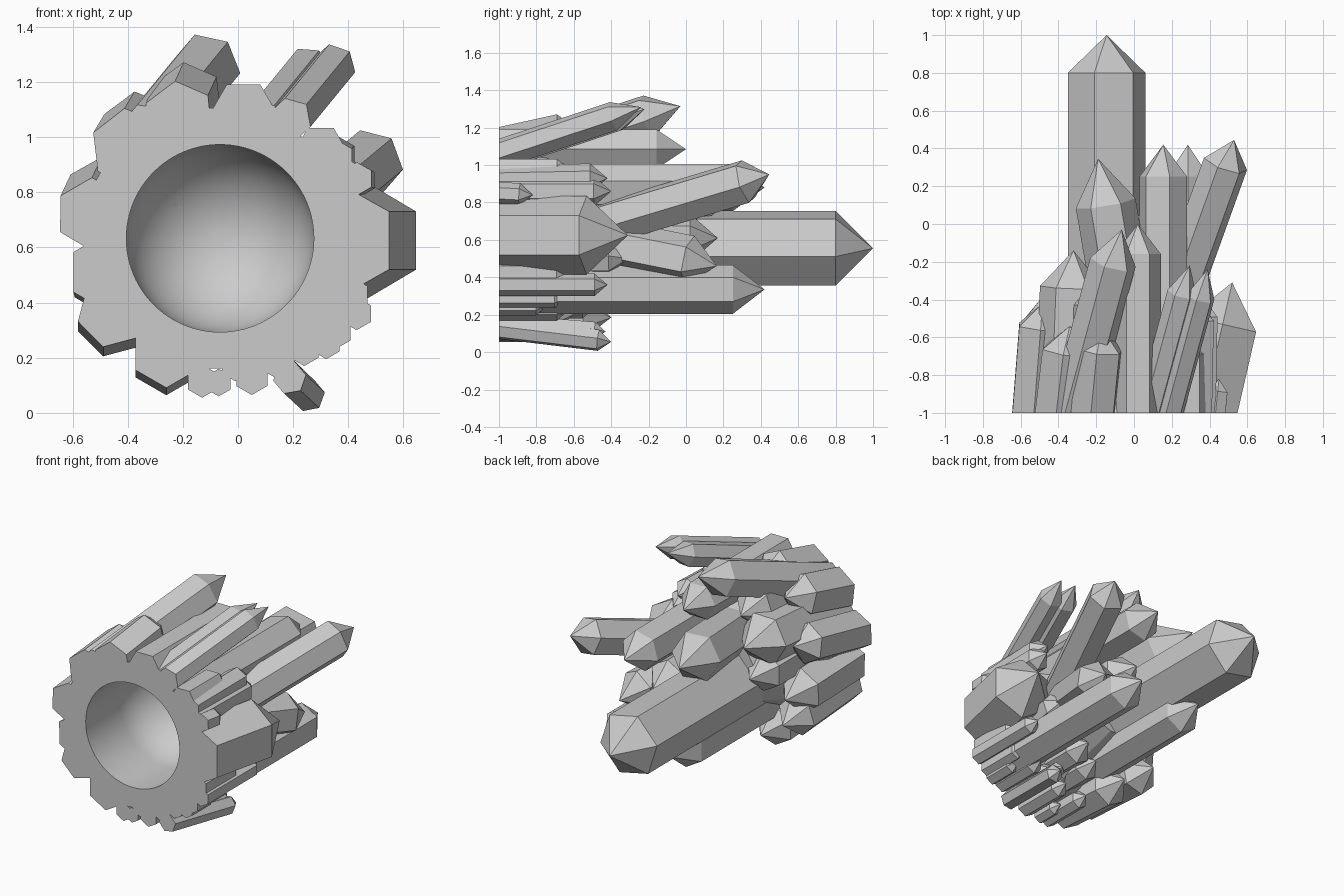
import bpy, bmesh, math
from mathutils import Vector

old = bpy.data.objects.get("Cube")
if old:
    bpy.data.objects.remove(old, do_unlink=True)

FRONT = -1.0
HOLE_X, HOLE_Z, HOLE_R = -0.065, 0.633, 0.34

stone = bpy.data.materials.new("grey stone")
stone.use_nodes = True
stone.diffuse_color = (0.6, 0.6, 0.6, 1)
stone.node_tree.nodes["Principled BSDF"].inputs["Base Color"].default_value = (0.6, 0.6, 0.6, 1)


def finish(name, bm):
    bmesh.ops.recalc_face_normals(bm, faces=bm.faces)
    mesh = bpy.data.meshes.new(name)
    bm.to_mesh(mesh)
    bm.free()
    mesh.materials.append(stone)
    obj = bpy.data.objects.new(name, mesh)
    bpy.context.collection.objects.link(obj)
    return obj


def lathe(name, profile, sides):
    """Solid of revolution about the hole axis from (y, radius) pairs."""
    bm = bmesh.new()
    rings = []
    for y, r in profile:
        angles = [math.tau * i / sides for i in range(sides)]
        rings.append([bm.verts.new((HOLE_X + r * math.cos(a), y, HOLE_Z + r * math.sin(a)))
                      for a in angles])
    for low, high in zip(rings, rings[1:]):
        for i in range(sides):
            j = (i + 1) % sides
            bm.faces.new((low[i], low[j], high[j], high[i]))
    bm.faces.new(rings[0])
    bm.faces.new(rings[-1])
    return finish(name, bm)


def cut_hole(obj):
    mod = obj.modifiers.new("hole", "BOOLEAN")
    mod.operation = "DIFFERENCE"
    mod.solver = "EXACT"
    mod.object = cutter
    bpy.ops.object.select_all(action="DESELECT")
    bpy.context.view_layer.objects.active = obj
    obj.select_set(True)
    bpy.ops.object.modifier_apply(modifier=mod.name)
    bpy.ops.object.shade_smooth_by_angle(angle=math.radians(12))


def crystal(name, tip, radius, lean=(0, 0), turn=30, point=1.15):
    """Six-sided pointed prism running back from its tip to the flat front."""
    tip = Vector(tip)
    axis = Vector((lean[0], 1, lean[1])).normalized()
    side = (Vector((1, 0, 0)) - axis * axis.x).normalized()
    up = side.cross(axis)
    shoulder = tip - axis * radius * point
    root = tip - axis * ((tip.y - FRONT + 0.2) / axis.y)
    bm = bmesh.new()
    rings = []
    for centre in (root, shoulder):
        ring = []
        for i in range(6):
            a = math.radians(turn + 60 * i)
            ring.append(bm.verts.new(centre + radius * (side * math.cos(a) + up * math.sin(a))))
        rings.append(ring)
    apex = bm.verts.new(tip)
    bm.faces.new(rings[0])
    for i in range(6):
        j = (i + 1) % 6
        bm.faces.new((rings[0][i], rings[0][j], rings[1][j], rings[1][i]))
        bm.faces.new((rings[1][i], rings[1][j], apex))
    # Trim flush with the front plane and cap it
    bmesh.ops.bisect_plane(bm, geom=bm.verts[:] + bm.edges[:] + bm.faces[:],
                           plane_co=(0, FRONT, 0), plane_no=(0, -1, 0), clear_outer=True)
    bmesh.ops.holes_fill(bm, edges=[e for e in bm.edges if e.is_boundary], sides=0)
    cut_hole(finish(name, bm))


# Round-ended hole cutter
dome = [(-0.65 + HOLE_R * math.sin(a), HOLE_R * math.cos(a))
        for a in (math.radians(5 * k) for k in range(18))]
cutter = lathe("hole_cutter", [(FRONT - 0.1, HOLE_R)] + dome, 96)
cutter.hide_render = True

# Core behind the crystals
cut_hole(lathe("core", [(FRONT, 0.48), (-0.75, 0.45), (-0.25, 0.26)], 18))

# Long crystals at the back
crystal("main_crystal", (-.145, 1, .555), .21, turn=48, point=.95)
crystal("upper_back_crystal", (.155, .42, .88), .13, turn=15, point=1.3)
crystal("lower_back_crystal", (.285, .42, .335), .13, turn=30, point=1.3)
crystal("under_back_crystal", (-.175, .42, .335), .13, turn=30, point=1.3)
crystal("upper_leaning_crystal", (.53, .445, .95), .122, (.36, .3), 51)
crystal("centre_crystal", (-.19, .345, .89), .16, (-.17, .1), 0, 1.5)
crystal("inner_crystal", (.12, .17, .61), .13)
crystal("inner_lower_crystal", (.37, .165, .46), .135, (.3, -.2))

# Top crystals
crystal("top_crystal", (.02, 0, 1.085), .122, turn=0, point=1.3)
crystal("top_left_crystal", (-.065, -.03, 1.315), .125, (.27, .33), 52, 1.5)
crystal("top_short_crystal", (-.17, -.55, 1.17), .13, (.1, .22), 37, .9)
crystal("top_ridge_crystal", (-.2, -.28, 1), .13, turn=10)
crystal("top_right_inner_crystal", (.295, -.22, 1.3), .08, (.27, .33), 0, 2)
crystal("top_right_outer_crystal", (.39, -.24, 1.31), .08, (.27, .33), 45, 2)

# Crystals on the -x side
crystal("corner_crystal", (-.34, -.54, 1.055), .14, (.12, .2), 38, .95)
crystal("flank_crystal", (-.485, -.42, .82), .13, (.08, .17), 30, .95)
crystal("flank_back_crystal", (-.32, -.14, .87), .17, (.04, .05), 0)
crystal("flank_inner_crystal", (-.34, -.17, .66), .13)
crystal("flank_low_crystal", (-.465, -.36, .485), .145, (.01, -.04), 30)
crystal("flank_bottom_crystal", (-.455, -.35, .32), .13, (0, -.07), 15)
crystal("bottom_crystal", (-.26, -.4, .185), .13, (0, -.06))

# Crystals on the +x side
crystal("broad_crystal", (.52, -.31, .625), .21, (.23, 0), 30, 1.08)
crystal("broad_neighbour_crystal", (.32, -.31, .5), .085, (.1, 0), 10)
crystal("shoulder_crystal", (.3, -.58, .95), .095, turn=0)
crystal("shoulder_long_crystal", (.355, -.42, .93), .08, (.02, .02))
crystal("shoulder_low_crystal", (.375, -.4, .86), .08, (.02, 0))
crystal("shoulder_short_crystal", (.45, -.82, .84), .06, (.1, -.05))

# Small crystals around the lower rim
lower_rim = [
    ((.43, -.42, .36), .06), ((.4, -.6, .42), .08), ((.36, -.64, .29), .055),
    ((.32, -.74, .25), .055), ((.24, -.62, .23), .06), ((.14, -.6, .2), .075),
    ((.05, -.6, .13), .065), ((-.01, -.7, .17), .055), ((-.07, -.8, .11), .05),
    ((-.13, -.62, .115), .06), ((.07, -.36, .31), .1), ((-.07, -.45, .27), .09),
]
for i, (tip, radius) in enumerate(lower_rim):
    crystal(f"rim_crystal_{i}", tip, radius)
crystal("rim_leaning_crystal", (.265, -.4, .055), .06, (.13, -.12), 10)
crystal("rim_leaning_short_crystal", (.22, -.43, .11), .05, (.08, -.08), 10)

bpy.data.objects.remove(cutter, do_unlink=True)
